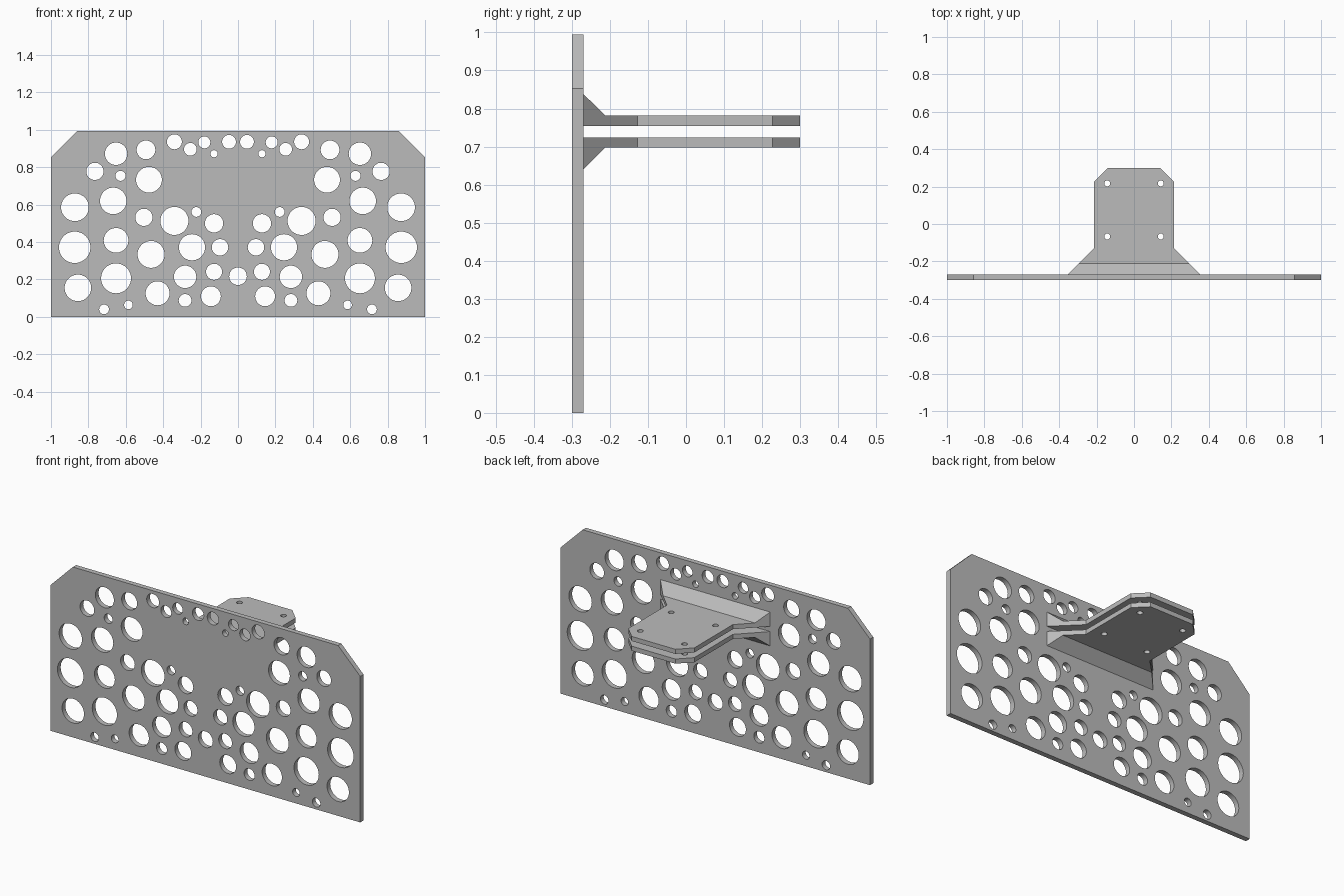
import bpy, bmesh, math
from mathutils import Matrix

if "Cube" in bpy.data.objects:
    bpy.data.objects.remove(bpy.data.objects["Cube"])

metal = bpy.data.materials.new("light grey")
metal.diffuse_color = (0.5, 0.5, 0.5, 1)
metal.use_nodes = True
metal.node_tree.nodes["Principled BSDF"].inputs["Base Color"].default_value = metal.diffuse_color


def finish(obj, matrix):
    """Bake the transform, weld, fix normals and shade."""
    bm = bmesh.new()
    bm.from_mesh(obj.data)
    bm.transform(matrix)
    bmesh.ops.remove_doubles(bm, verts=bm.verts, dist=1e-5)
    bmesh.ops.recalc_face_normals(bm, faces=bm.faces)
    bm.to_mesh(obj.data)
    bm.free()
    obj.data.materials.clear()
    obj.data.materials.append(metal)
    bpy.ops.object.select_all(action='DESELECT')
    obj.select_set(True)
    bpy.context.view_layer.objects.active = obj
    bpy.ops.object.shade_smooth_by_angle(angle=math.radians(30))


def sheet(name, outline, holes, thickness, matrix):
    """Flat sheet with round holes, extruded about its middle plane."""
    curve = bpy.data.curves.new(name, 'CURVE')
    curve.dimensions = '2D'
    curve.fill_mode = 'BOTH'
    curve.extrude = thickness / 2
    loops = [outline]
    for x, y, r in holes:
        loops.append([(x + r * math.cos(i * math.tau / 40),
                       y + r * math.sin(i * math.tau / 40)) for i in range(40)])
    for loop in loops:
        spline = curve.splines.new('POLY')
        spline.points.add(len(loop) - 1)
        for point, (x, y) in zip(spline.points, loop):
            point.co = (x, y, 0, 1)
        spline.use_cyclic_u = True
    obj = bpy.data.objects.new(name, curve)
    bpy.context.collection.objects.link(obj)
    bpy.ops.object.select_all(action='DESELECT')
    obj.select_set(True)
    bpy.context.view_layer.objects.active = obj
    bpy.ops.object.convert(target='MESH')
    finish(bpy.context.view_layer.objects.active, matrix)


def mirrored(half):
    return half + [(-x, y) for x, y in reversed(half)]


# Perforated face plate: x, z, radius of the holes on one side
half_holes = [
    (.652, .872, .060), (.492, .893, .050), (.340, .936, .040), (.180, .933, .032),
    (.255, .896, .034), (.128, .872, .019), (.048, .936, .037), (.765, .778, .046),
    (.628, .754, .027), (.476, .733, .069), (.667, .620, .071), (.872, .586, .074),
    (.503, .532, .046), (.340, .513, .075), (.223, .561, .026), (.128, .500, .049),
    (.652, .409, .066), (.873, .372, .084), (.465, .334, .072), (.246, .372, .070),
    (.096, .372, .044), (.652, .206, .080), (.856, .155, .071), (.430, .126, .064),
    (.283, .214, .060), (.128, .241, .043), (.283, .088, .034), (.145, .110, .053),
    (.586, .064, .023), (.716, .040, .026),
]
holes = [(s * x, z, r) for x, z, r in half_holes for s in (1, -1)] + [(0, .217, .047)]
sheet("face_plate", mirrored([(1, 0), (1, .853), (.857, .995)]), holes, .03,
      Matrix.Translation((0, -.285, 0)) @ Matrix.Rotation(math.pi / 2, 4, 'X'))

# Two parallel mounting tongues, each with a sloped gusset against the plate
tongue = mirrored([(.355, -.27), (.213, -.128), (.213, .228), (.141, .30)])
bolts = [(s * .143, y, .016) for s in (1, -1) for y in (.217, -.067)]
for side, mid, sign in (("upper", .768, 1), ("lower", .711, -1)):
    sheet(side + "_tongue", tongue, bolts, .027, Matrix.Translation((0, 0, mid)))

    z = mid + sign * .0135
    bm = bmesh.new()
    ends = [[bm.verts.new((s * x, y, z + sign * h)) for x, y, h in
             ((.355, -.27, 0), (.297, -.212, 0), (.355, -.27, .057))] for s in (1, -1)]
    for end in ends:
        bm.faces.new(end)
    for i in range(3):
        j = (i + 1) % 3
        bm.faces.new((ends[0][i], ends[0][j], ends[1][j], ends[1][i]))
    mesh = bpy.data.meshes.new(side + "_gusset")
    bm.to_mesh(mesh)
    bm.free()
    gusset = bpy.data.objects.new(side + "_gusset", mesh)
    bpy.context.collection.objects.link(gusset)
    finish(gusset, Matrix.Identity(4))
